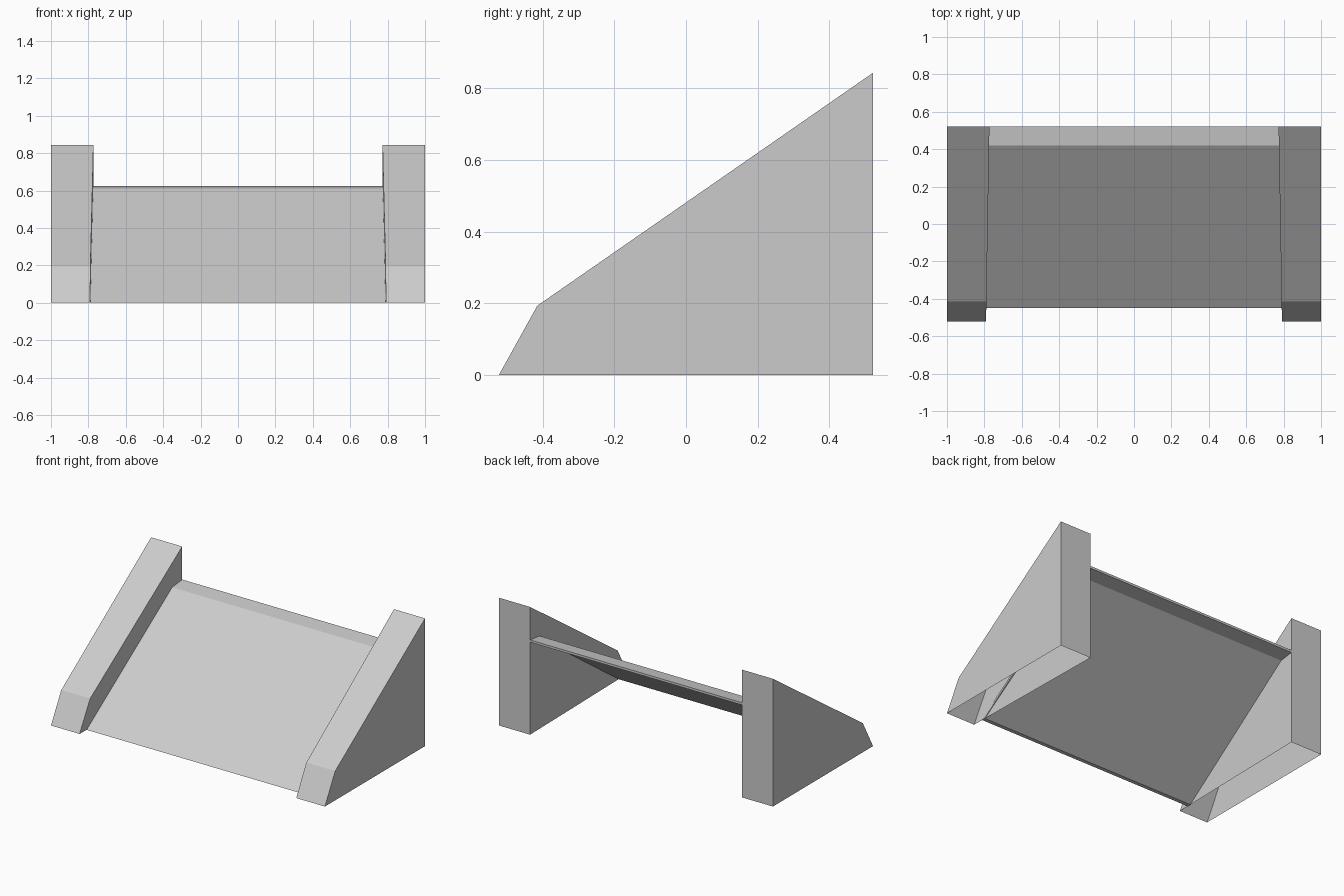
import bpy
import bmesh

cube = bpy.data.objects.get("Cube")
if cube:
    bpy.data.objects.remove(cube, do_unlink=True)

# One plain grey for everything
grey = bpy.data.materials.new("light_grey")
grey.use_nodes = True
colour = (0.6, 0.6, 0.6, 1)
grey.diffuse_color = colour
grey.node_tree.nodes["Principled BSDF"].inputs["Base Color"].default_value = colour


def extrude_profile(name, profile, x_start, x_end, open_bottom=False):
    """Sweep a (y, z) profile between two x functions of y."""
    bm = bmesh.new()
    a = [bm.verts.new((x_start(y), y, z)) for y, z in profile]
    b = [bm.verts.new((x_end(y), y, z)) for y, z in profile]
    bm.faces.new(a)
    bm.faces.new(b[::-1])
    n = len(profile)
    for i in range(n):
        j = (i + 1) % n
        bm.faces.new((a[j], a[i], b[i], b[j]))
    bmesh.ops.recalc_face_normals(bm, faces=bm.faces)
    if open_bottom:
        floor = [f for f in bm.faces if all(v.co.z < 0.001 for v in f.verts)]
        bmesh.ops.delete(bm, geom=floor, context='FACES_ONLY')
    mesh = bpy.data.meshes.new(name)
    bm.to_mesh(mesh)
    bm.free()
    mesh.materials.append(grey)
    obj = bpy.data.objects.new(name, mesh)
    bpy.context.collection.objects.link(obj)
    return obj


# Side walls: hollow underneath, slightly wider towards the back
HALF_DEPTH = 0.522
wall = [(-HALF_DEPTH, 0), (HALF_DEPTH, 0), (HALF_DEPTH, 0.843), (-0.415, 0.193)]


def inner_x(y):
    return 0.782 - 0.009 * y / HALF_DEPTH


for name, side in (("left_wall", 1), ("right_wall", -1)):
    extrude_profile(name, wall,
                    lambda y: side * inner_x(y),
                    lambda y: side,
                    open_bottom=True)

# Sloping deck with a nearly flat lip at the back
deck = [(-0.45, 0), (0.42, 0.612), (HALF_DEPTH, 0.625),
        (HALF_DEPTH, 0.61), (0.425, 0.598), (-0.425, 0)]
extrude_profile("ramp_deck", deck, lambda y: -0.793, lambda y: 0.793)
